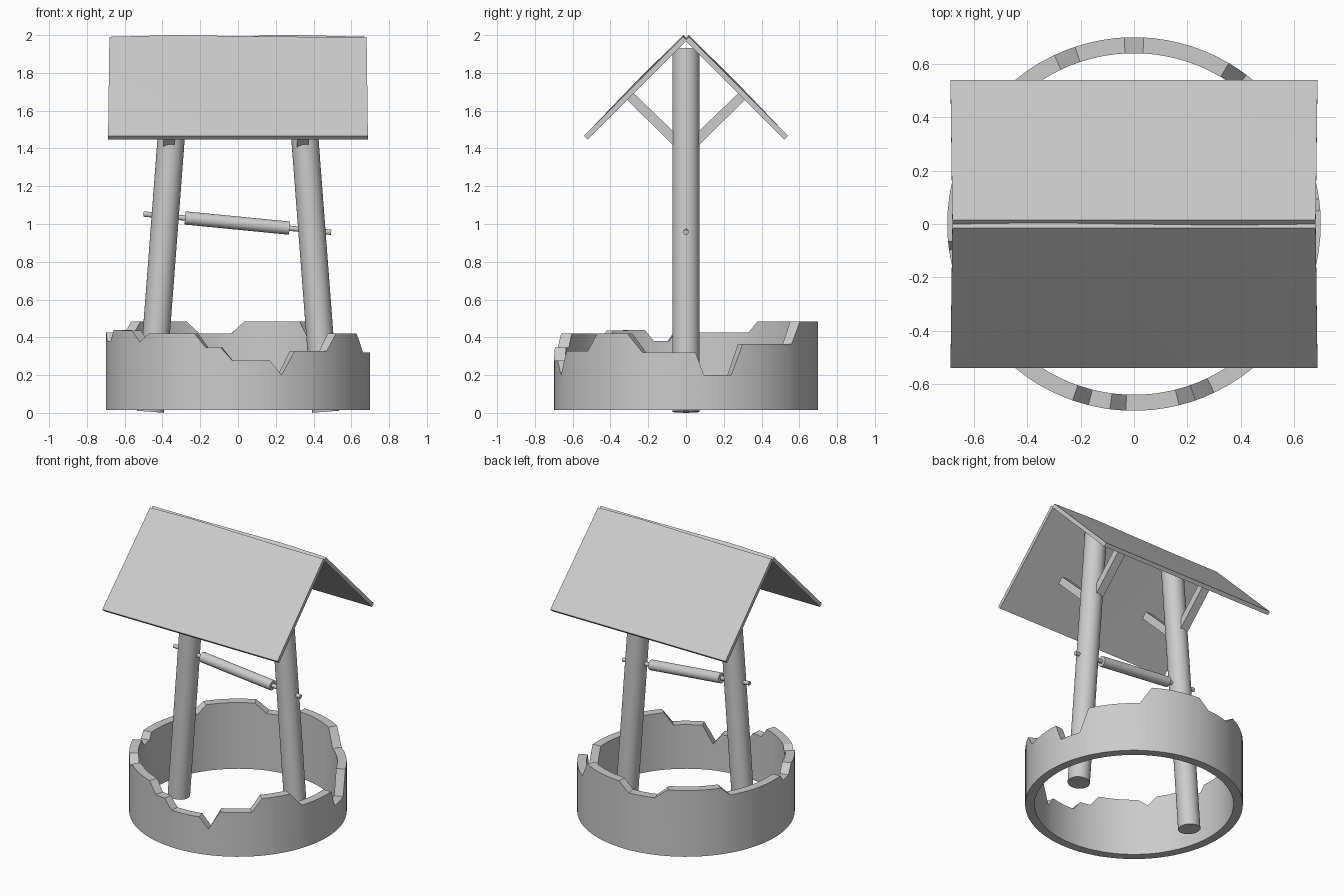
import bpy, bmesh, math
from mathutils import Vector

if "Cube" in bpy.data.objects:
    bpy.data.objects.remove(bpy.data.objects["Cube"])


def make_object(name, bm, smooth=True):
    bmesh.ops.recalc_face_normals(bm, faces=bm.faces)
    me = bpy.data.meshes.new(name)
    bm.to_mesh(me)
    bm.free()
    ob = bpy.data.objects.new(name, me)
    bpy.context.collection.objects.link(ob)
    if smooth:
        bpy.ops.object.select_all(action='DESELECT')
        bpy.context.view_layer.objects.active = ob
        ob.select_set(True)
        bpy.ops.object.shade_smooth_by_angle(angle=math.radians(30))
    return ob


def rod(name, a, b, r, sides=32):
    a, b = Vector(a), Vector(b)
    d = b - a
    bm = bmesh.new()
    bmesh.ops.create_cone(bm, cap_ends=True, segments=sides, radius1=r, radius2=r, depth=d.length)
    ob = make_object(name, bm)
    ob.location = (a + b) / 2
    ob.rotation_euler = d.to_track_quat('Z', 'Y').to_euler()
    return ob


# Broken stone wall: (angle in degrees, top height) around the ring
profile = [(4.1, .32), (7.8, .2), (20, .2), (25.4, .365), (53, .365), (59.5, .485),
           (87, .485), (93, .42), (108.4, .42), (115.3, .485), (143.6, .485), (149, .425),
           (185.4, .425), (188, .38), (195.4, .38), (200, .44), (216.9, .435), (222, .375),
           (227.8, .42), (250.8, .42), (255.9, .345), (262.6, .345), (267.5, .277),
           (284, .277), (289.2, .2), (295.4, .328), (312.2, .328), (317.8, .42),
           (333.7, .42), (340.8, .32)]


def top_height(a):
    pts = [(profile[-1][0] - 360, profile[-1][1])] + profile + [(profile[0][0] + 360, profile[0][1])]
    for (a0, z0), (a1, z1) in zip(pts, pts[1:]):
        if a0 <= a <= a1:
            return z0 + (z1 - z0) * (a - a0) / (a1 - a0)


breaks = [p[0] for p in profile]
angles = sorted(breaks + [a for a in range(0, 360, 4) if min(abs(a - b) for b in breaks) > 0.8])
bm = bmesh.new()
rings = []
for a in angles:
    c, s, h = math.cos(math.radians(a)), math.sin(math.radians(a)), top_height(a)
    rings.append([bm.verts.new((r * c, r * s, z))
                  for r, z in ((.7, .015), (.7, h), (.64, h), (.64, .015))])
for i, p in enumerate(rings):
    q = rings[(i + 1) % len(rings)]
    for k in range(4):
        n = (k + 1) % 4
        bm.faces.new((p[k], q[k], q[n], p[n]))
make_object("stone_wall", bm)

# Leaning posts and their roof braces
for side, label, brace_x in ((-1, "left", -.365), (1, "right", .342)):
    rod(label + "_post", (side * .464, 0, .006), (side * .318, 0, 1.927), .072)
    for d, where in ((-1, "front"), (1, "back")):
        bm = bmesh.new()
        section = [(.03, 1.455), (.03, 1.38), (.315, 1.66), (.28, 1.695)]
        ends = [[bm.verts.new((brace_x + w, d * y, z)) for y, z in section] for w in (-.03, .03)]
        bm.faces.new(ends[0])
        bm.faces.new(ends[1])
        for k in range(4):
            n = (k + 1) % 4
            bm.faces.new((ends[0][k], ends[0][n], ends[1][n], ends[1][k]))
        make_object(f"{label}_{where}_brace", bm, False)

# Tilted winding drum on its axle
rod("axle", (-.5, 0, 1.053), (.493, 0, .956), .014, 16)
rod("winding_drum", (-.28, 0, 1.032), (.273, 0, .978), .035)

# Slightly warped roof slabs, the back one turned half round
lift = {(1, 0): .009, (1, 1): .012, (2, 1): .008, (2, 0): .004}
for d, name in ((-1, "front_roof"), (1, "back_roof")):
    bm = bmesh.new()
    layers = []
    for t in (0, .019):
        layers.append([[bm.verts.new((-d * (-.685 + .3425 * i) * (.994 + .005 * j),
                                      d * (.015 + .2625 * j - t),
                                      1.991 - .2625 * j - t + lift.get((i, j), 0)))
                        for j in range(3)] for i in range(5)])
    for g in layers:
        for i in range(4):
            for j in range(2):
                bm.faces.new((g[i][j], g[i + 1][j], g[i + 1][j + 1], g[i][j + 1]))
    border = [(i, 0) for i in range(5)] + [(4, 1)] + [(i, 2) for i in range(4, -1, -1)] + [(0, 1)]
    for (i, j), (k, l) in zip(border, border[1:] + border[:1]):
        bm.faces.new((layers[0][i][j], layers[0][k][l], layers[1][k][l], layers[1][i][j]))
    make_object(name, bm)
